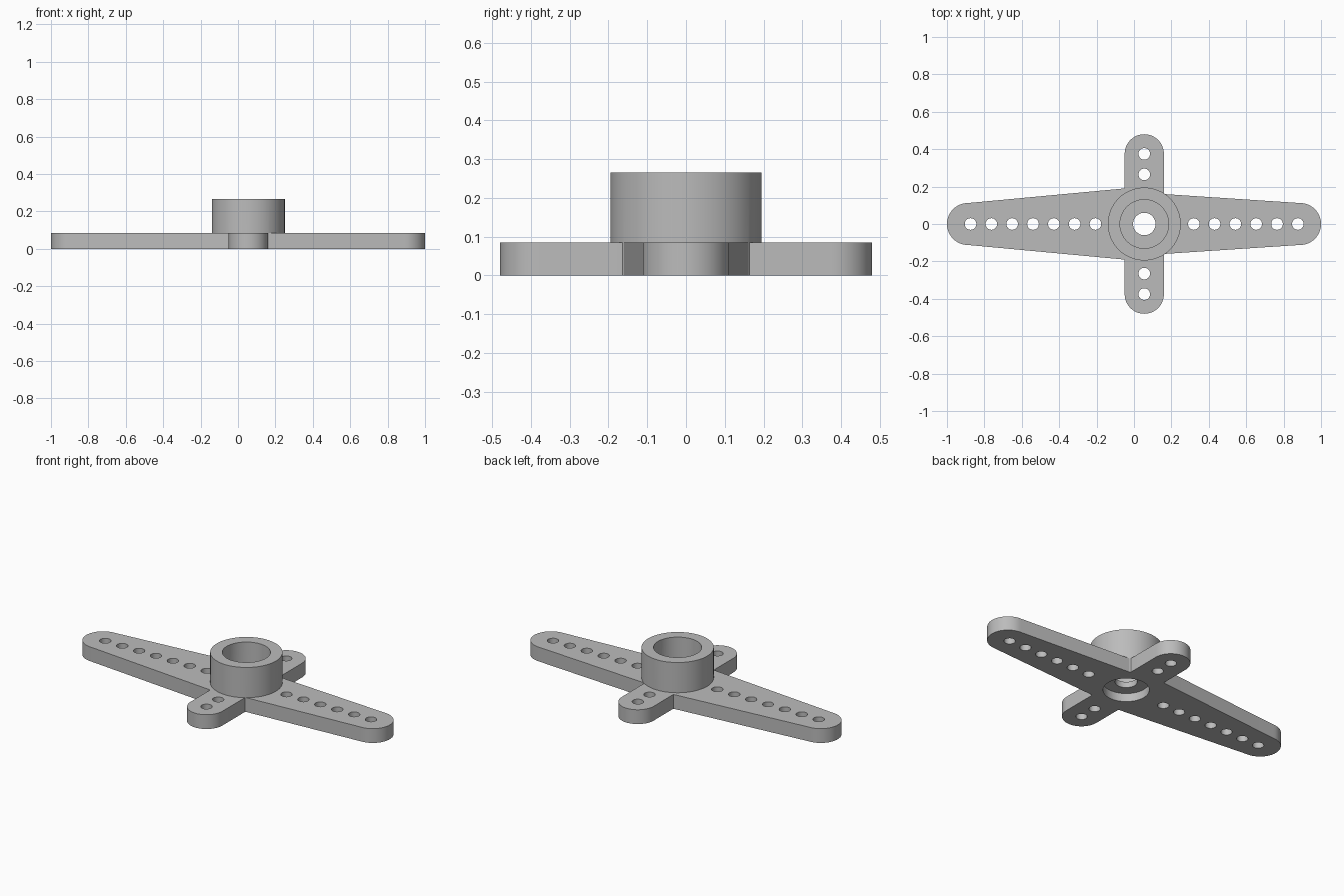
import bpy, bmesh, math
from mathutils import Matrix

cube = bpy.data.objects.get("Cube")
if cube:
    bpy.data.objects.remove(cube)

CX = 0.055        # hub axis
PLATE = 0.085     # arm thickness
TIP = 0.112       # long arm tip radius

grey = bpy.data.materials.new("grey plastic")
grey.use_nodes = True
colour = (0.5, 0.5, 0.5, 1)
grey.diffuse_color = colour
grey.node_tree.nodes["Principled BSDF"].inputs["Base Color"].default_value = colour


def finish(name, bm):
    bmesh.ops.recalc_face_normals(bm, faces=bm.faces)
    mesh = bpy.data.meshes.new(name)
    bm.to_mesh(mesh)
    bm.free()
    mesh.materials.append(grey)
    obj = bpy.data.objects.new(name, mesh)
    bpy.context.collection.objects.link(obj)
    return obj


def arm(name, length, root, tip, angle):
    """Tapered bar with a round tip, running from the hub axis."""
    steps = 24
    arc = [math.pi * (i / steps - 0.5) for i in range(steps + 1)]
    pts = [(0, -root)] + [(length - tip + tip * math.cos(a), tip * math.sin(a)) for a in arc] + [(0, root)]
    bm = bmesh.new()
    face = bm.faces.new([bm.verts.new((x, y, 0)) for x, y in pts])
    ext = bmesh.ops.extrude_face_region(bm, geom=[face])
    top = [v for v in ext["geom"] if isinstance(v, bmesh.types.BMVert)]
    bmesh.ops.translate(bm, verts=top, vec=(0, 0, PLATE))
    place = Matrix.Translation((CX, 0, 0)) @ Matrix.Rotation(angle, 4, "Z")
    bmesh.ops.transform(bm, matrix=place, verts=bm.verts)
    return finish(name, bm)


def lathe(name, profile, sides=64):
    """Solid turned around the hub axis."""
    bm = bmesh.new()
    verts = [bm.verts.new((CX + r, 0, z)) for r, z in profile]
    edges = [bm.edges.new(pair) for pair in zip(verts, verts[1:])]
    bmesh.ops.spin(bm, geom=verts + edges, cent=(CX, 0, 0), axis=(0, 0, 1),
                   angle=2 * math.pi, steps=sides)
    bmesh.ops.remove_doubles(bm, verts=bm.verts, dist=1e-5)
    return finish(name, bm)


def combine(body, other, operation):
    mod = body.modifiers.new("combine", "BOOLEAN")
    mod.operation, mod.object, mod.solver = operation, other, "EXACT"
    bpy.context.view_layer.objects.active = body
    bpy.ops.object.modifier_apply(modifier=mod.name)
    bpy.data.objects.remove(other)


# Hub and the four arms
horn = lathe("servo_horn", [(0, 0), (0.195, 0), (0.195, 0.265), (0, 0.265)])
arms = [
    arm("left_arm", 1 - CX, 0.167, TIP, 0),
    arm("right_arm", 1 + CX, 0.2, TIP, math.pi),
    arm("back_arm", 0.48, 0.105, 0.105, math.pi / 2),
    arm("front_arm", 0.48, 0.105, 0.105, -math.pi / 2),
]
for part in arms:
    combine(horn, part, "UNION")

# Stepped bore: lower recess, screw hole, upper pocket
bore = lathe("bore", [(0, -0.1), (0.125, -0.1), (0.125, 0.05), (0.06, 0.05),
                      (0.06, PLATE), (0.13, PLATE), (0.13, 0.4), (0, 0.4)])
combine(horn, bore, "DIFFERENCE")

# Linkage holes along each arm
step = 0.1113
spots = [(-0.874 + i * step, 0) for i in range(7)] + [(0.876 - i * step, 0) for i in range(6)]
spots += [(CX, s * y) for s in (-1, 1) for y in (0.265, 0.375)]
bm = bmesh.new()
for x, y in spots:
    bmesh.ops.create_cone(bm, cap_ends=True, segments=32, radius1=0.031, radius2=0.031,
                          depth=0.4, matrix=Matrix.Translation((x, y, 0)))
combine(horn, finish("holes", bm), "DIFFERENCE")

# Smooth round walls, crisp edges
bpy.ops.object.select_all(action="DESELECT")
horn.select_set(True)
bpy.context.view_layer.objects.active = horn
bpy.ops.object.shade_smooth_by_angle(angle=math.radians(30))
